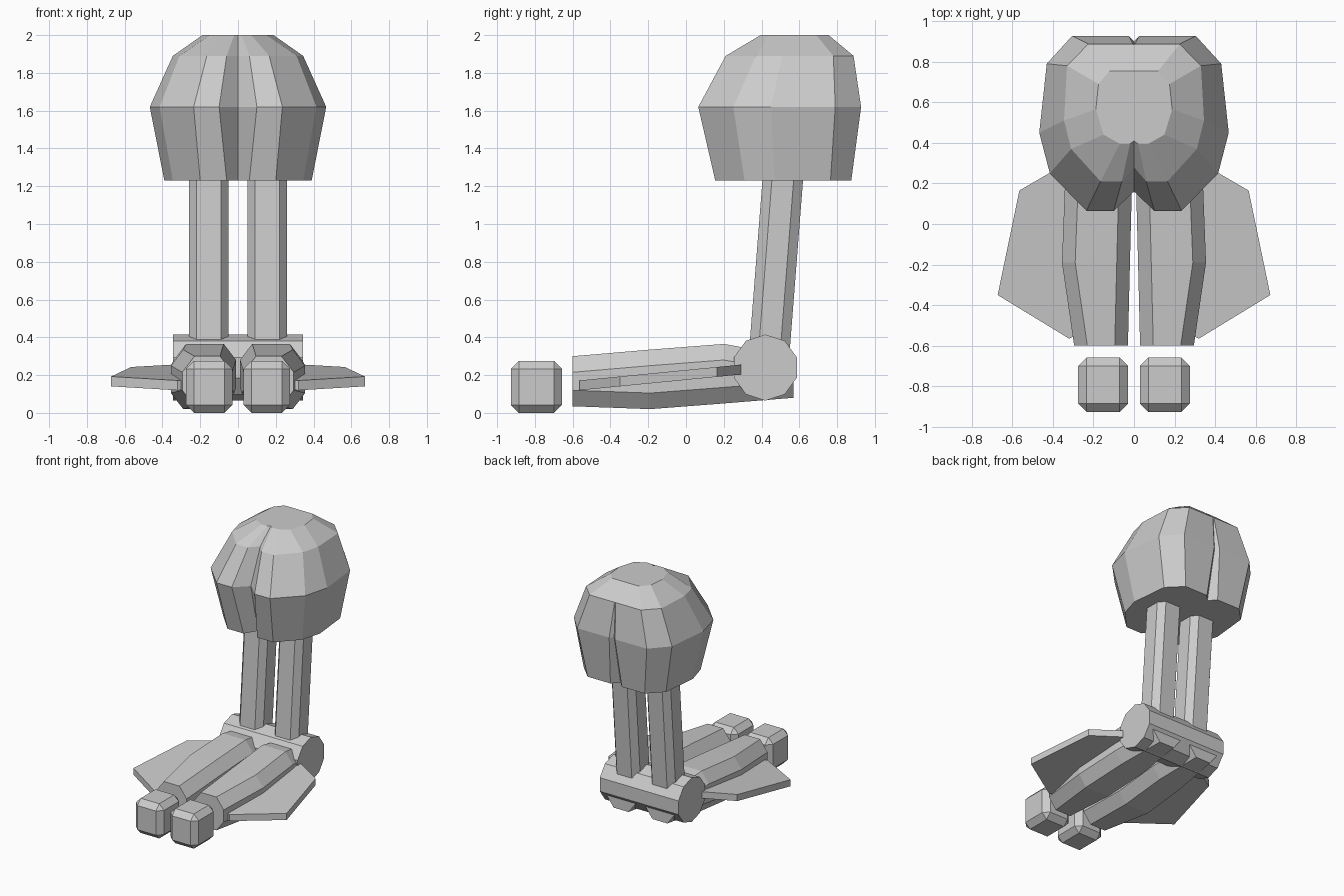
import bpy, bmesh, math
from mathutils import Vector

if "Cube" in bpy.data.objects:
    bpy.data.objects.remove(bpy.data.objects["Cube"])


def make(name, verts, faces):
    me = bpy.data.meshes.new(name)
    me.from_pydata([tuple(v) for v in verts], [], faces)
    bm = bmesh.new()
    bm.from_mesh(me)
    bmesh.ops.recalc_face_normals(bm, faces=bm.faces)
    bm.to_mesh(me)
    bm.free()
    ob = bpy.data.objects.new(name, me)
    bpy.context.collection.objects.link(ob)
    return ob


def loft(name, rings):
    """Skin equal-length rings and cap both ends."""
    n, m = len(rings[0]), len(rings)
    faces = [(r * n + i, r * n + (i + 1) % n, (r + 1) * n + (i + 1) % n, (r + 1) * n + i)
             for r in range(m - 1) for i in range(n)]
    faces += [tuple(range(n)), tuple(range((m - 1) * n, m * n))]
    return make(name, [v for r in rings for v in r], faces)


def octagon(a0, a1, b0, b1, ca, cb):
    """Corner-cut rectangle as (a, b) pairs."""
    return [(a0 + ca, b0), (a1 - ca, b0), (a1, b0 + cb), (a1, b1 - cb),
            (a1 - ca, b1), (a0 + ca, b1), (a0, b1 - cb), (a0, b0 + cb)]


# Head: half outlines from front groove to back groove, mirrored in x
outlines = {
    1.23: [(0, .25), (.06, .155), (.2, .155), (.345, .31), (.39, .47),
           (.36, .765), (.25, .875), (.05, .875), (0, .82)],
    1.62: [(0, .16), (.1, .065), (.235, .065), (.415, .25), (.467, .45),
           (.43, .79), (.305, .927), (.025, .927), (0, .9)],
    1.89: [(0, .28), (.06, .21), (.165, .21), (.31, .37), (.345, .51),
           (.33, .78), (.225, .887), (.005, .887), (0, .885)],
    2.00: [(0, .41), (.02, .395), (.07, .395), (.15, .44), (.188, .565),
           (.175, .69), (.12, .755), (.005, .755), (0, .754)],
}
loft("head", [[(x, y, z) for x, y in half] + [(-x, y, z) for x, y in half[-2:0:-1]]
              for z, half in outlines.items()])

# Hinge barrel across the body
ring = [(0.42 + 0.175 * math.sin(math.tau * i / 10), 0.24 + 0.175 * math.cos(math.tau * i / 10))
        for i in range(10)]
loft("hinge_barrel", [[(x, y, z) for y, z in ring] for x in (-0.345, 0.345)])

# Lower beam sections: y, x range, z range
beam = [(-0.6, .03, .295, .035, .30), (-0.19, .02, .355, .02, .335),
        (0.2, .01, .34, .05, .365), (0.57, .04, .30, .08, .30)]
# Fin outline
fin = [(.28, .29), (.35, .29), (.565, .165), (.672, -.35), (.32, -.565), (.25, -.53)]

for side, s in (("left", -1), ("right", 1)):
    # Upright posts leaning slightly back
    loft("post_" + side, [[(s * x, y + dy, z) for x, y in octagon(.05, .26, .335, .55, .04, .05)]
                          for z, dy in ((.34, 0), (1.3, .075))])
    # Lower beams running forward
    loft("beam_" + side, [[(s * x, y, z) for x, z in octagon(x0, x1, z0, z1, .065, .085)]
                          for y, x0, x1, z0, z1 in beam])
    # Sloping side fins
    loft("fin_" + side, [[(s * x, y, .145 + (y + .57) * .098 + dz) for x, y in fin]
                         for dz in (-.026, .026)])
    # Detached bevelled front blocks
    bm = bmesh.new()
    bmesh.ops.create_cube(bm, size=1)
    bmesh.ops.scale(bm, vec=Vector((.246, .27, .275)), verts=bm.verts)
    bmesh.ops.translate(bm, vec=Vector((s * .152, -.792, .1375)), verts=bm.verts)
    bmesh.ops.bevel(bm, geom=bm.edges[:], offset=.042, segments=1, affect='EDGES')
    me = bpy.data.meshes.new("front_block_" + side)
    bm.to_mesh(me)
    bm.free()
    bpy.context.collection.objects.link(bpy.data.objects.new("front_block_" + side, me))
